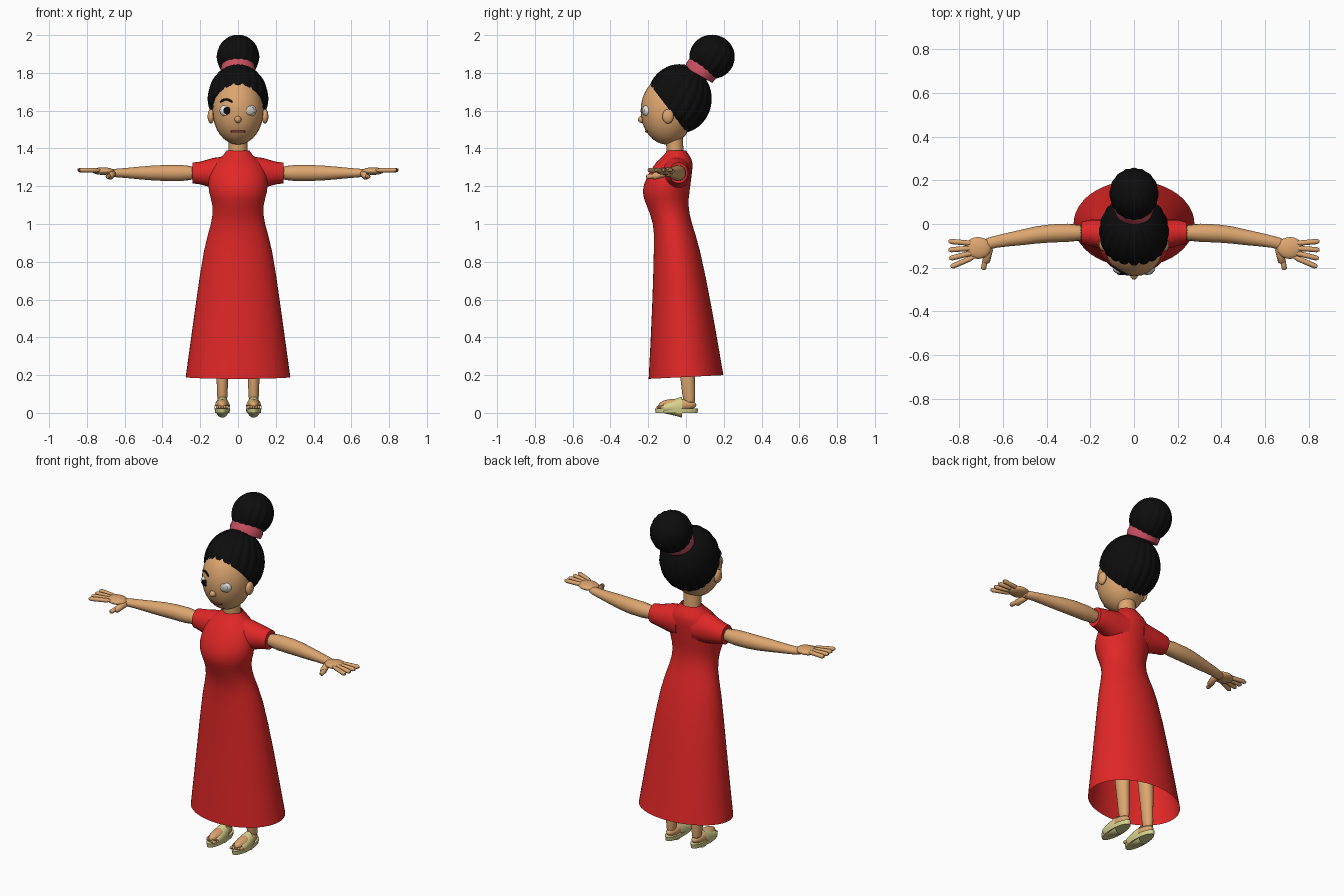
import bpy, bmesh
from math import sin, cos, pi, sqrt, radians
from mathutils import Matrix, Vector

cube = bpy.data.objects.get("Cube")
if cube:
    bpy.data.objects.remove(cube)


def material(name, *rgb):
    mat = bpy.data.materials.new(name)
    mat.use_nodes = True
    mat.diffuse_color = (*rgb, 1)
    shader = mat.node_tree.nodes["Principled BSDF"]
    shader.inputs["Base Color"].default_value = (*rgb, 1)
    return mat


RED = material("dress red", .75, .02, .02)
SKIN = material("skin", .72, .38, .16)
BLACK = material("hair black", .004, .004, .004)
PINK = material("band pink", .58, .08, .12)
YELLOW = material("sandal yellow", .68, .64, .27)
WHITE = material("eye white", .85, .85, .85)
GREY = material("eye grey", .58, .54, .48)
BROWN = material("lip brown", .22, .04, .03)


def finish(name, bm, mat, mirrored=False, smooth=False):
    bmesh.ops.recalc_face_normals(bm, faces=bm.faces)
    mesh = bpy.data.meshes.new(name)
    bm.to_mesh(mesh)
    bm.free()
    mesh.materials.append(mat)
    for face in mesh.polygons:
        face.use_smooth = True
    mesh.set_sharp_from_angle(angle=radians(50))
    ob = bpy.data.objects.new(name, mesh)
    bpy.context.collection.objects.link(ob)
    if smooth:
        ob.modifiers.new("smooth", 'SUBSURF').render_levels = 1
    if mirrored:
        ob.modifiers.new("mirror", 'MIRROR')
    return ob


def loft(name, axis, fixed, sections, mat, mirrored=False, smooth=True, caps=True):
    """Elliptical rings: place along the axis, offset, two radii."""
    bm = bmesh.new()
    rings = []
    sides = 24
    for along, offset, wide, deep in sections:
        ring = []
        for i in range(sides):
            u = wide * cos(2 * pi * i / sides)
            v = deep * sin(2 * pi * i / sides)
            if axis == 'X':
                point = (along, offset + u, fixed + v)
            elif axis == 'Y':
                point = (fixed + u, along, offset + v)
            else:
                point = (fixed + u, offset + v, along)
            ring.append(bm.verts.new(point))
        rings.append(ring)
    for low, high in zip(rings, rings[1:]):
        for i in range(sides):
            bm.faces.new((low[i - 1], low[i], high[i], high[i - 1]))
    if caps:
        bm.faces.new(rings[0])
        bm.faces.new(rings[-1])
    return finish(name, bm, mat, mirrored, smooth)


def placement(centre, radii):
    return Matrix.Translation(centre) @ Matrix.Diagonal((*radii, 1))


def ball(name, centre, radii, mat, mirrored=False):
    bm = bmesh.new()
    bmesh.ops.create_uvsphere(bm, u_segments=24, v_segments=16, radius=1,
                              matrix=placement(centre, radii))
    return finish(name, bm, mat, mirrored)


def tube(name, points, radius, mat, mirrored=False):
    """Round stroke whose ends are slimmer than its middle."""
    curve = bpy.data.curves.new(name, 'CURVE')
    curve.dimensions = '3D'
    curve.bevel_depth = radius
    curve.use_fill_caps = True
    spline = curve.splines.new('POLY')
    spline.points.add(len(points) - 1)
    for knot, point in zip(spline.points, points):
        knot.co = (*point, 1)
    spline.points[0].radius = spline.points[-1].radius = .5
    curve.materials.append(mat)
    ob = bpy.data.objects.new(name, curve)
    bpy.context.collection.objects.link(ob)
    if mirrored:
        ob.modifiers.new("mirror", 'MIRROR')


def finger(name, base, tip, radius):
    base, tip = Vector(base), Vector(tip)
    points = [base.lerp(tip, t) for t in (0, .2, .9, 1)]
    tube(name, points, radius, SKIN, mirrored=True)


def face_stroke(name, start, end, height, arch, radius, mat):
    """Painted stroke that follows the curve of the face."""
    points = []
    for i in range(9):
        x = start + (end - start) * i / 8
        z = height + arch * sin(pi * i / 8)
        across, up = (x - FACE.x) / SKULL.x, (z - FACE.z) / SKULL.z
        points.append((x, FACE.y - SKULL.y * sqrt(1 - across ** 2 - up ** 2), z))
    tube(name, points, radius, mat)


TILT = Matrix.Rotation(radians(-30), 4, 'X')


def fluted(centre, radii, strands):
    """Ball of hair strands gathered along the tilted bun axis."""
    bm = bmesh.new()
    bmesh.ops.create_uvsphere(bm, u_segments=strands * 6, v_segments=24, radius=1)
    for vert in bm.verts:
        out = vert.co.xy.length
        if out > .01:
            angle = Vector((1, 0)).angle_signed(vert.co.xy)
            vert.co *= 1 - .04 * out * (1 - abs(cos(strands * angle / 2)))
    bmesh.ops.transform(bm, verts=bm.verts, matrix=placement(centre, radii) @ TILT)
    return bm


# Dress: open skirt with a hem rising at the back, waist, bust and collar
dress = loft("dress", 'Z', 0, [
    (.18, 0, .28, .2), (.55, -.02, .23, .16), (.9, -.05, .18, .12),
    (1, -.07, .14, .1), (1.1, -.1, .13, .11), (1.17, -.11, .16, .13),
    (1.25, -.09, .16, .12), (1.33, -.06, .13, .1), (1.36, -.05, .08, .07),
    (1.39, -.05, .06, .05)], RED, caps=False)
for vert in dress.data.vertices:
    if vert.co.z < .2:
        vert.co.z += .05 * (vert.co.y + .2)
loft("sleeve", 'X', 1.27, [
    (.05, -.05, .08, .09), (.13, -.05, .07, .08), (.2, -.04, .06, .06),
    (.24, -.04, .05, .055)], RED, mirrored=True, smooth=False)

# Arms and hands, fingers fanned by a rule
loft("arm", 'X', 1.27, [
    (.2, -.04, .045, .045), (.4, -.04, .042, .044), (.5, -.06, .038, .036),
    (.64, -.08, .026, .022), (.7, -.1, .03, .02)], SKIN, mirrored=True)
ball("palm", (.715, -.11, 1.28), (.06, .05, .02), SKIN, mirrored=True)
for i in range(4):
    y = -.09 - .02 * i
    angle = .1 - .18 * i
    tip = (.74 + .11 * cos(angle), y + .11 * sin(angle), 1.286)
    finger(f"finger_{i + 1}", (.73, y, 1.284), tip, .012)
finger("thumb_base", (.66, -.1, 1.27), (.68, -.18, 1.25), .018)
finger("thumb", (.68, -.15, 1.256), (.69, -.21, 1.25), .012)

# Legs, feet and sandals
LEG = .083
loft("leg", 'Z', LEG, [
    (.03, .02, .03, .035), (.15, .01, .027, .035), (.35, 0, .043, .05),
    (.9, -.05, .06, .06)], SKIN, mirrored=True)
ball("foot", (LEG, -.045, .042), (.035, .1, .033), SKIN, mirrored=True)
loft("sandal_sole", 'Z', LEG, [(0, -.05, .038, .11), (.024, -.05, .041, .115)],
     YELLOW, mirrored=True, smooth=False)
loft("sandal_strap", 'Y', LEG, [
    (-.12, .025, .04, .026), (-.06, .03, .043, .045), (-.02, .03, .038, .056)],
     YELLOW, mirrored=True, caps=False)
for i in range(5):
    ball(f"toe_{i + 1}", (LEG + .013 * (i - 2), -.14 + .005 * i, .03),
         (.008, .016, .009), SKIN, mirrored=True)

# Neck, head, ears and nose
FACE = Vector((0, -.1, 1.6))
SKULL = Vector((.135, .14, .18))
loft("neck", 'Z', 0, [(1.34, -.055, .05, .045), (1.5, -.065, .05, .045)],
     SKIN, smooth=False)
ball("head", FACE, SKULL, SKIN)
ball("ear", (.143, -.095, 1.57), (.018, .03, .038), SKIN, mirrored=True)
ball("nose", (0, -.232, 1.553), (.018, .023, .019), SKIN)

# Eyes, eyebrow and lips
ball("eyeball", (.06, -.205, 1.6), (.037, .025, .032), WHITE, mirrored=True)
ball("right_pupil", (-.058, -.228, 1.6), (.02, .006, .02), BLACK)
ball("left_iris", (.06, -.221, 1.6), (.028, .012, .024), GREY)
face_stroke("right_eyebrow", -.095, -.03, 1.645, .015, .006, BLACK)
face_stroke("lips", -.04, .04, 1.49, 0, .006, BROWN)

# Hair cap, cut along a slanted hairline
bm = fluted((0, -.035, 1.663), (.161, .171, .183), 20)
bmesh.ops.bisect_plane(bm, geom=bm.verts[:] + bm.edges[:] + bm.faces[:],
                       plane_co=(0, -.2, 1.75), plane_no=(0, -.26, -.2),
                       clear_outer=True)
bmesh.ops.holes_fill(bm, edges=[edge for edge in bm.edges if edge.is_boundary])
finish("hair", bm, BLACK)

# Bun and its band
finish("bun", fluted((0, .138, 1.885), (.113, .12, .117), 16), BLACK)
band = loft("hair_band", 'Z', 0, [
    (-.027, 0, .088, .084), (0, 0, .093, .088), (.027, 0, .088, .084)],
    PINK, smooth=False)
band.matrix_world = Matrix.Translation((0, .08, 1.812)) @ TILT
